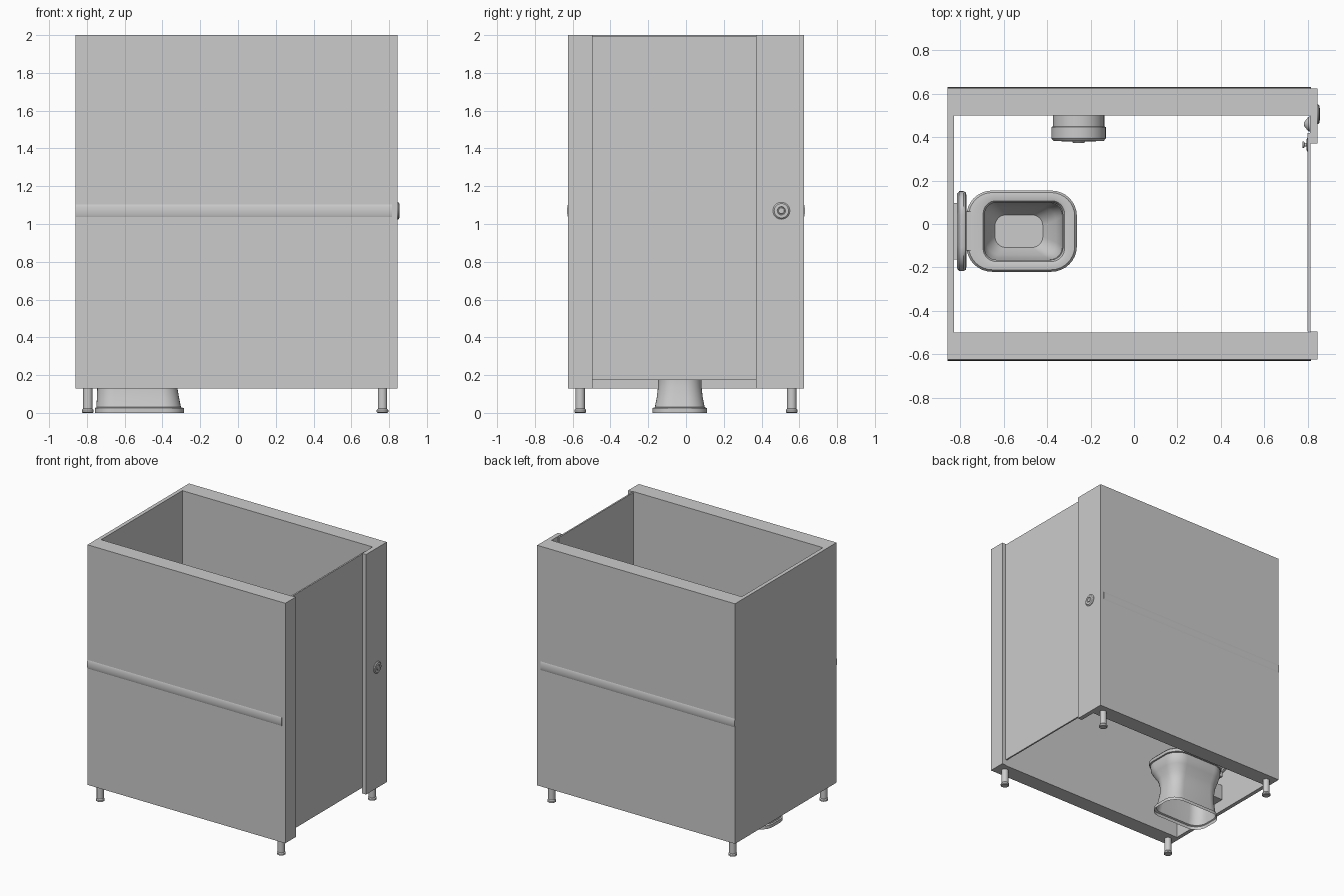
import bpy, bmesh, math
from mathutils import Matrix, Vector


def finish(name, bm, smooth=True):
    bmesh.ops.recalc_face_normals(bm, faces=bm.faces)
    me = bpy.data.meshes.new(name)
    bm.to_mesh(me)
    bm.free()
    ob = bpy.data.objects.new(name, me)
    bpy.context.collection.objects.link(ob)
    if smooth:
        bpy.ops.object.select_all(action='DESELECT')
        bpy.context.view_layer.objects.active = ob
        ob.select_set(True)
        bpy.ops.object.shade_smooth_by_angle(angle=math.radians(35))
    return ob


def box(name, x0, x1, y0, y1, z0, z1):
    bm = bmesh.new()
    m = Matrix.Translation(((x0+x1)/2, (y0+y1)/2, (z0+z1)/2)) @ Matrix.Diagonal((x1-x0, y1-y0, z1-z0, 1))
    bmesh.ops.create_cube(bm, size=1, matrix=m)
    return finish(name, bm, False)


def skin(name, rings, cap0=True, cap1=True):
    """Join closed rings of points into one surface."""
    bm = bmesh.new()
    vs = [[bm.verts.new(p) for p in r] for r in rings]
    n = len(vs[0])
    for a, b in zip(vs, vs[1:]):
        for i in range(n):
            bm.faces.new((a[i], a[(i+1) % n], b[(i+1) % n], b[i]))
    if cap0:
        bm.faces.new(vs[0])
    if cap1:
        bm.faces.new(vs[-1])
    return finish(name, bm)


def lathe(name, profile, origin, axis=(0, 0, 1), n=32):
    """Revolve (radius, height) pairs about an axis through origin."""
    rot = Vector((0, 0, 1)).rotation_difference(Vector(axis)).to_matrix()
    o = Vector(origin)
    return skin(name, [[o + rot @ Vector((r*math.cos(2*math.pi*i/n), r*math.sin(2*math.pi*i/n), h))
                        for i in range(n)] for r, h in profile])


def rounded(cx, cy, hx, hy, r, k=8):
    pts = []
    for q, (sx, sy) in enumerate(((1, 1), (-1, 1), (-1, -1), (1, -1))):
        for i in range(k+1):
            a = math.pi/2*(q + i/k)
            pts.append((cx + sx*(hx-r) + r*math.cos(a), cy + sy*(hy-r) + r*math.sin(a)))
    return pts


TY = -0.033  # centre line of the toilet


def toilet_ring(z, x0, x1, hy, r):
    return [(x, y, z) for x, y in rounded((x0+x1)/2, TY, (x1-x0)/2, hy, r)]


# Cubicle walls, shallow side rails and adjustable feet
for side, s in (("front", -1), ("back", 1)):
    ya, yb = sorted((s*0.50, s*0.625))
    box(side + "_wall", -0.86, 0.81, ya, yb, 0.13, 2.0)
    rail = []
    for x in (-0.86, 0.815):
        rail.append([(x, s*(0.615 + 0.015*math.sin(math.pi*i/12)),
                      1.07 - 0.045*math.cos(math.pi*i/12)) for i in range(13)])
    skin(side + "_rail", rail)
    for end, x in (("left", -0.795), ("right", 0.765)):
        lathe(side + "_" + end + "_foot",
              [(0.026, 0), (0.031, 0.004), (0.031, 0.015), (0.025, 0.022), (0.025, 0.16)],
              (x, s*0.56, 0), n=24)
box("left_wall", -0.86, -0.83, -0.625, 0.625, 0.13, 2.0)

# Door and its posts
box("front_door_post", 0.81, 0.845, -0.625, -0.495, 0.13, 2.0)
box("back_door_post", 0.81, 0.845, 0.37, 0.625, 0.13, 2.0)
box("door", 0.80, 0.812, -0.495, 0.42, 0.175, 1.995)

# Lock: outside rosette, inside thumb turn, door knob
lathe("lock_rosette", [(0.045, 0), (0.045, 0.004), (0.038, 0.010), (0.022, 0.011),
                       (0.020, 0.007), (0.017, 0.007), (0.015, 0.011)],
      (0.845, 0.505, 1.07), (1, 0, 0))
lathe("lock_turn", [(0.035, 0), (0.033, 0.008), (0.008, 0.028)],
      (0.811, 0.46, 1.07), (-1, 0, 0))
lathe("door_knob", [(0.03, 0), (0.03, 0.004), (0.008, 0.006), (0.008, 0.014),
                    (0.014, 0.016), (0.014, 0.025)],
      (0.80, 0.365, 1.07), (-1, 0, 0), n=24)

# Toilet pedestal, hollow underneath, with inner bowl
skin("toilet_bowl", [toilet_ring(*v) for v in (
    (0, -0.757, -0.286, 0.144, 0.10),
    (0.025, -0.757, -0.286, 0.144, 0.10),
    (0.03, -0.75, -0.302, 0.132, 0.095),
    (0.08, -0.747, -0.312, 0.122, 0.09),
    (0.14, -0.745, -0.322, 0.115, 0.09),
    (0.20, -0.745, -0.325, 0.115, 0.09),
    (0.26, -0.75, -0.315, 0.13, 0.10),
    (0.31, -0.758, -0.292, 0.16, 0.11),
    (0.345, -0.762, -0.278, 0.178, 0.115),
    (0.385, -0.762, -0.275, 0.18, 0.115),
    (0.385, -0.70, -0.33, 0.132, 0.06),
    (0.34, -0.69, -0.335, 0.125, 0.06),
    (0.27, -0.68, -0.36, 0.11, 0.06),
    (0.21, -0.64, -0.42, 0.075, 0.05))], cap0=False)

# Seat ring, closed on itself
seat = [toilet_ring(*v) for v in (
    (0.39, -0.768, -0.268, 0.184, 0.115),
    (0.41, -0.772, -0.263, 0.187, 0.118),
    (0.422, -0.762, -0.273, 0.178, 0.11),
    (0.425, -0.74, -0.30, 0.16, 0.10),
    (0.420, -0.695, -0.32, 0.14, 0.06),
    (0.405, -0.688, -0.328, 0.132, 0.055),
    (0.39, -0.688, -0.328, 0.132, 0.055))]
skin("toilet_seat", seat + [seat[0]], False, False)

# Raised lid, hinge block and wall bracket
skin("toilet_lid", [[(x, y, z) for y, z in rounded(TY, 0.655, hy, hz, 0.11)] for x, hy, hz in (
    (-0.772, 0.165, 0.215), (-0.775, 0.178, 0.228), (-0.785, 0.184, 0.234),
    (-0.805, 0.184, 0.234), (-0.815, 0.172, 0.222))])
box("lid_hinge", -0.80, -0.75, TY-0.09, TY+0.09, 0.385, 0.43)
box("lid_bracket", -0.832, -0.812, TY-0.13, TY+0.13, 0.55, 0.75)
box("pedestal_back", -0.83, -0.742, TY-0.05, TY+0.05, 0.22, 0.34)

# Paper roll dispenser on the back wall
lathe("paper_dispenser", [(0.118, 0), (0.118, 0.052), (0.125, 0.056), (0.125, 0.108),
                          (0.115, 0.12), (0.03, 0.122), (0.026, 0.128)],
      (-0.255, 0.502, 0.75), (0, -1, 0), n=48)
